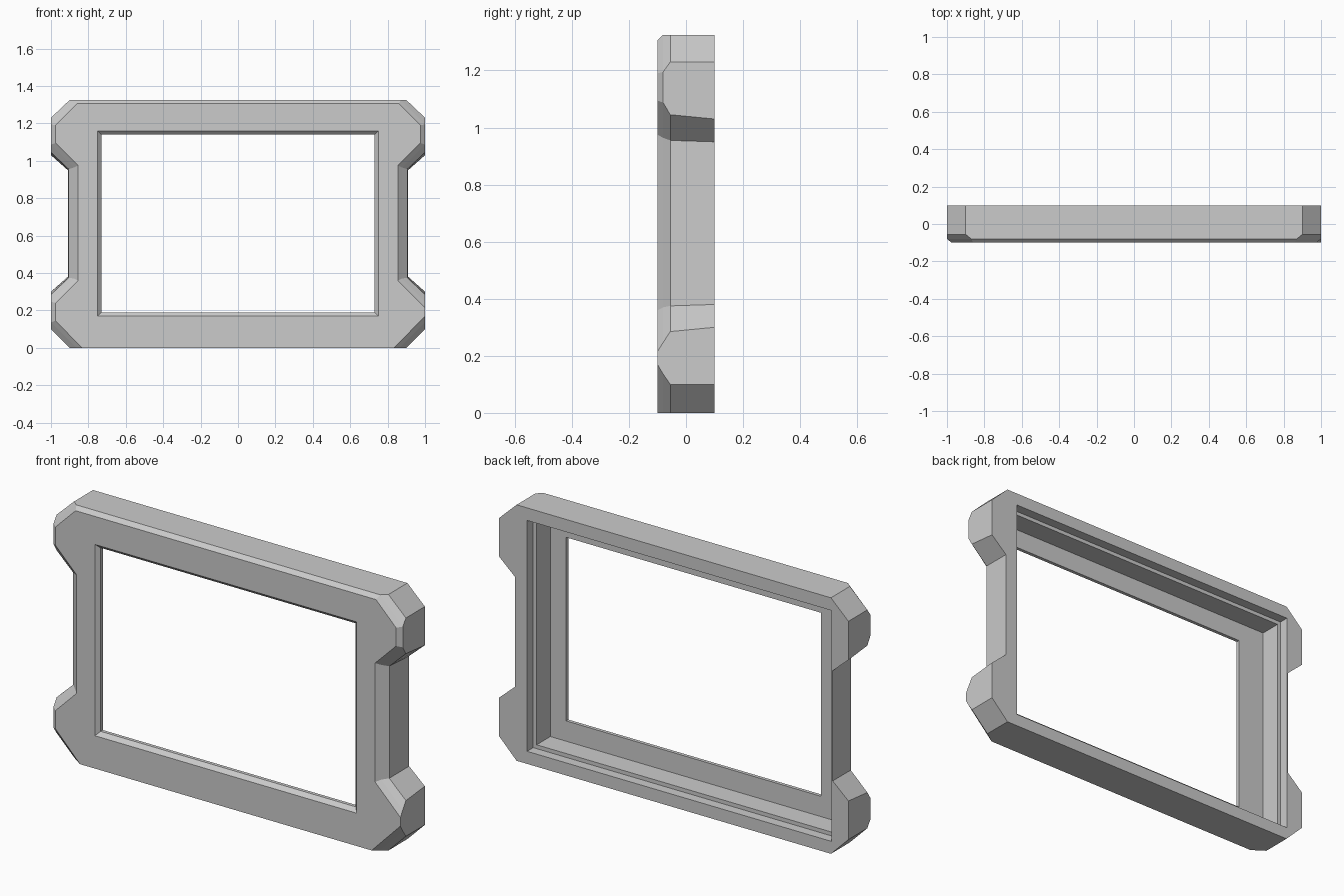
import bpy
import bmesh

cube = bpy.data.objects.get("Cube")
if cube:
    bpy.data.objects.remove(cube, do_unlink=True)

# Single flat grey
grey = bpy.data.materials.new("plain_grey")
grey.use_nodes = True
tone = (0.6, 0.6, 0.6, 1)
grey.diffuse_color = tone
grey.node_tree.nodes["Principled BSDF"].inputs["Base Color"].default_value = tone


def half(foot, low, notch, waist, waist_low, waist_top, ear, ear_low, ear_top, top_x, top):
    """Right half of the outline, bottom to top."""
    return [(foot, 0), (ear, low), (ear, notch), (waist, waist_low), (waist, waist_top),
            (ear, ear_low), (ear, ear_top), (top_x, top)]


def outline(right, left=None):
    return right + [(-x, z) for x, z in reversed(left or right)]


def rect(x0, x1, z0, z1):
    return [(x1, z0), (x1, z1), (x0, z1), (x0, z0)]


# Outer shell: front edge, straight bevel end, corner bevel end, back edge
front_left = half(0.835, 0.145, 0.24, 0.855, 0.36, 0.975, 0.975, 1.095, 1.19, 0.86, 1.305)
front_right = list(front_left)
front_right[1:3] = [(1, 0.17), (1, 0.215)]  # the lower right ear has no side bevel
outer = [
    (-0.1, outline(front_right, front_left)),
    (-0.08, outline(half(0.864, 0.136, 0.247, 0.877, 0.37, 0.964, 1, 1.087, 1.195, 0.87, 1.325))),
    (-0.055, outline(half(0.9, 0.1, 0.285, 0.905, 0.375, 0.955, 1, 1.045, 1.23, 0.9, 1.325))),
    (0.1, outline(half(0.9, 0.1, 0.3, 0.91, 0.38, 0.95, 1, 1.03, 1.23, 0.9, 1.325))),
]

# Inside: bevelled window, pocket floor, pocket wall, stepped rear recess
window = rect(-0.73, 0.73, 0.19, 1.14)
pocket = rect(-0.885, 0.82, 0.085, 1.24)
recess = rect(-0.903, 0.84, 0.065, 1.26)
inner = [
    (-0.1, rect(-0.75, 0.75, 0.17, 1.16)),
    (-0.08, window),
    (-0.062, window),
    (-0.062, pocket),
    (0.05, pocket),
    (0.05, recess),
    (0.1, recess),
]

bm = bmesh.new()


def loft(layers):
    """Join successive rings with quads and return the rings."""
    rings = [[bm.verts.new((x, y, z)) for x, z in pts] for y, pts in layers]
    for a, b in zip(rings, rings[1:]):
        for i in range(len(a)):
            j = (i + 1) % len(a)
            bm.faces.new((a[i], a[j], b[j], b[i]))
    return rings


shell, cavity = loft(outer), loft(inner)

# Flat front and back borders between shell and opening
for end in (0, -1):
    edges = []
    for ring in (shell[end], cavity[end]):
        edges += [bm.edges.get((ring[i - 1], ring[i])) for i in range(len(ring))]
    bmesh.ops.triangle_fill(bm, edges=edges, use_beauty=True)

bmesh.ops.recalc_face_normals(bm, faces=bm.faces)
mesh = bpy.data.meshes.new("display_frame")
bm.to_mesh(mesh)
bm.free()
mesh.materials.append(grey)
frame = bpy.data.objects.new("display_frame", mesh)
bpy.context.collection.objects.link(frame)
